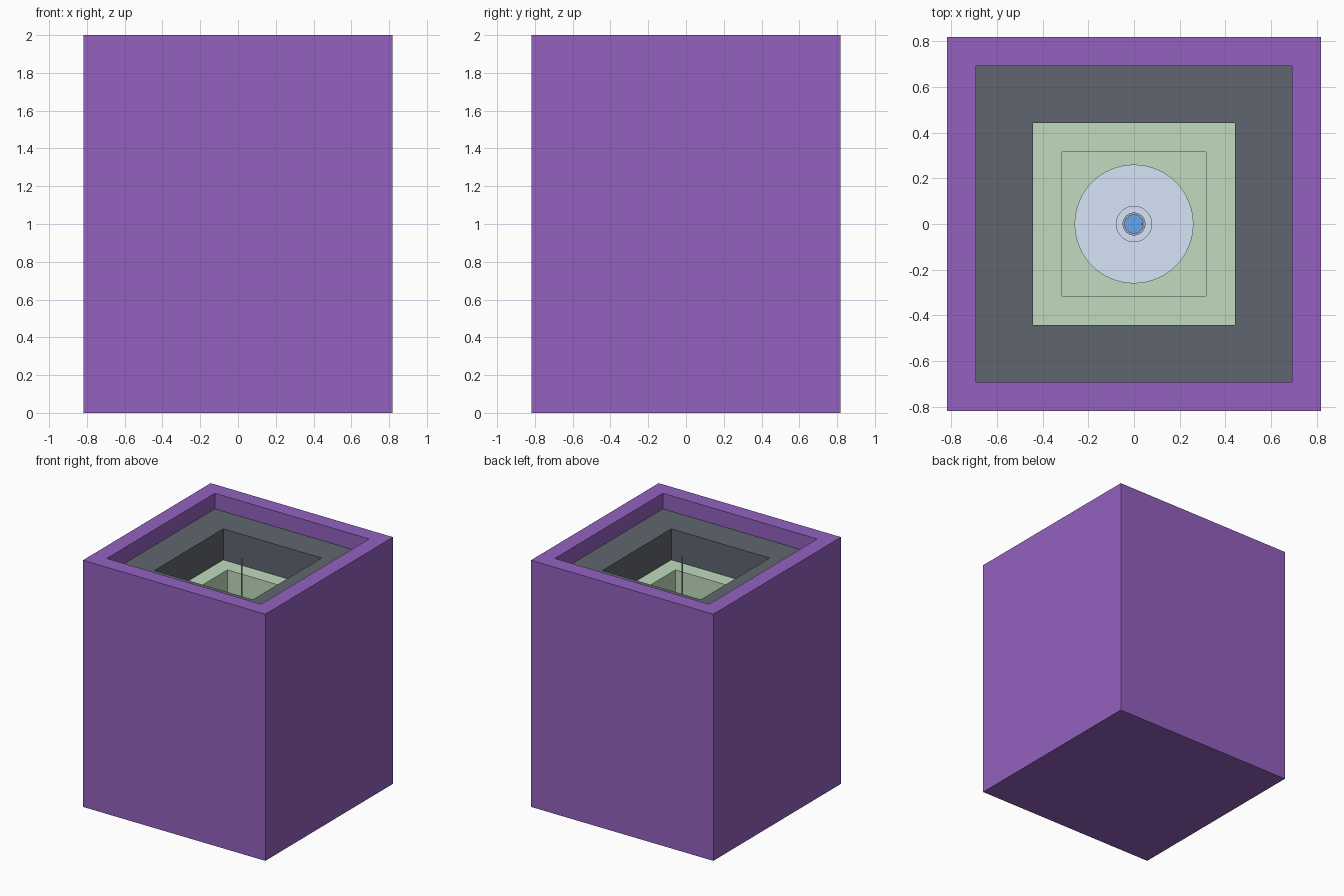
import bpy, bmesh, math

if "Cube" in bpy.data.objects:
    bpy.data.objects.remove(bpy.data.objects["Cube"])


def material(name, rgb):
    """Material from 0-255 display colour, converted to linear."""
    m = bpy.data.materials.new(name)
    m.diffuse_color = (*[(((c / 255) + 0.055) / 1.055) ** 2.4 for c in rgb], 1)
    m.use_nodes = True
    m.node_tree.nodes["Principled BSDF"].inputs["Base Color"].default_value = m.diffuse_color
    return m


def finish(name, bm, mat):
    bmesh.ops.recalc_face_normals(bm, faces=bm.faces)
    me = bpy.data.meshes.new(name)
    bm.to_mesh(me)
    bm.free()
    ob = bpy.data.objects.new(name, me)
    bpy.context.collection.objects.link(ob)
    me.materials.append(mat)
    return ob


def open_box(name, outer, inner, base, floor, top, mat):
    """Square box with an open top: outer and inner half widths."""
    bm = bmesh.new()
    rings = []
    for h, z in ((outer, base), (outer, top), (inner, top), (inner, floor)):
        rings.append([bm.verts.new((x * h, y * h, z))
                      for x, y in ((-1, -1), (1, -1), (1, 1), (-1, 1))])
    for a, b in zip(rings, rings[1:]):
        for i in range(4):
            j = (i + 1) % 4
            bm.faces.new((a[i], a[j], b[j], b[i]))
    bm.faces.new(rings[0])
    bm.faces.new(rings[-1])
    return finish(name, bm, mat)


def lathe(name, profile, mat, x=0, sides=64):
    """Turned part from (radius, z) points, capped at both ends."""
    bm = bmesh.new()
    rings = [[bm.verts.new((x + r * math.cos(2 * math.pi * i / sides),
                            r * math.sin(2 * math.pi * i / sides), z))
              for i in range(sides)] for r, z in profile]
    for a, b in zip(rings, rings[1:]):
        for i in range(sides):
            j = (i + 1) % sides
            bm.faces.new((a[i], a[j], b[j], b[i]))
    bm.faces.new(rings[0])
    bm.faces.new(rings[-1])
    ob = finish(name, bm, mat)
    bpy.ops.object.select_all(action='DESELECT')
    ob.select_set(True)
    bpy.context.view_layer.objects.active = ob
    bpy.ops.object.shade_smooth_by_angle(angle=math.radians(30))
    return ob


purple = material("purple", (147, 97, 191))
dark = material("dark_grey", (96, 101, 110))
green = material("pale_green", (192, 219, 189))
pale = material("pale_blue", (214, 229, 247))
wall = material("vial_grey", (175, 180, 184))
blue = material("blue", (102, 165, 239))

# Nested shielding boxes, stepped down towards the middle
open_box("outer_shield", 0.818, 0.692, 0.0, 0.126, 2.0, purple)
open_box("middle_shield", 0.692, 0.441, 0.126, 0.377, 1.874, dark)
open_box("inner_shield", 0.441, 0.316, 0.377, 0.503, 1.623, green)

# Round vessel with a central well
lathe("vessel", [(0.26, 0.503), (0.26, 1.4), (0.077, 1.4), (0.077, 0.7)], pale)

# Vial in the well, its filling, and the thin rod standing in it
lathe("vial", [(0.05, 0.7), (0.05, 1.42), (0.04, 1.42), (0.04, 0.72)], wall, sides=32)
lathe("vial_filling", [(0.04, 0.72), (0.04, 1.3)], blue, sides=32)
lathe("thin_rod", [(0.005, 0.75), (0.005, 1.93)], wall, x=0.035, sides=12)
